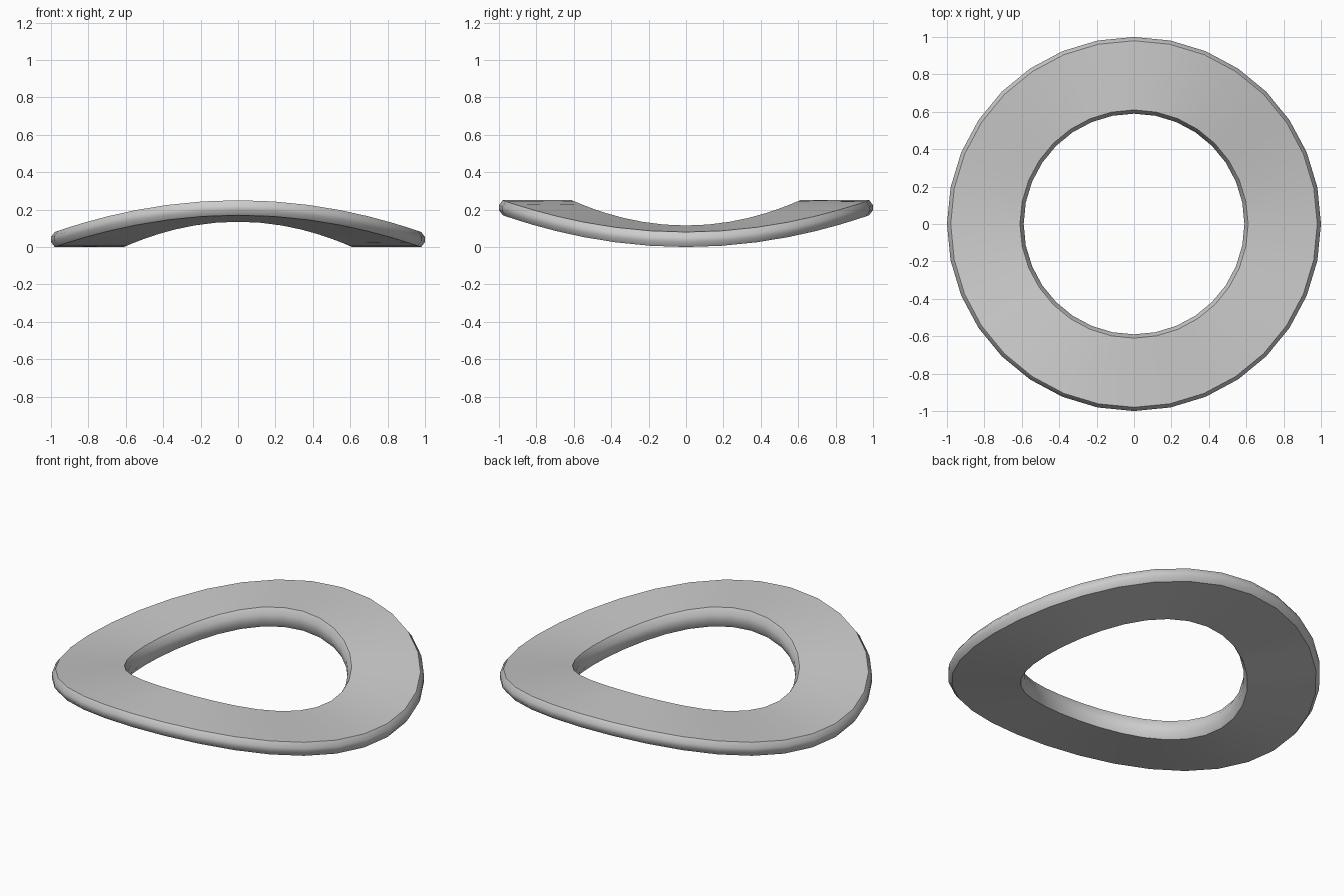
import bpy, bmesh
from math import sin, cos, tau

if "Cube" in bpy.data.objects:
    bpy.data.objects.remove(bpy.data.objects["Cube"])

SEGMENTS = 32
# Cross-section: radius, height at the low (x) sides, rise towards the high (y) sides
profile = [
    (0.610, 0.000, 0.135), (0.980, 0.000, 0.170),   # underside
    (0.998, 0.027, 0.170), (0.998, 0.053, 0.170),   # rounded outer rim
    (0.980, 0.080, 0.170), (0.610, 0.115, 0.135),   # top
    (0.590, 0.080, 0.135), (0.590, 0.035, 0.135),   # rounded hole rim
]
profile = [(r / 0.998 if r > 0.99 else r, z, a) for r, z, a in profile]

# Saddle-shaped wave washer
bm = bmesh.new()
rings = []
for i in range(SEGMENTS):
    t = tau * i / SEGMENTS
    rings.append([bm.verts.new((r * cos(t), r * sin(t), z + rise * sin(t) ** 2))
                  for r, z, rise in profile])
n = len(profile)
for i in range(SEGMENTS):
    a, b = rings[i], rings[(i + 1) % SEGMENTS]
    for j in range(n):
        k = (j + 1) % n
        bm.faces.new((a[j], b[j], b[k], a[k]))
bmesh.ops.recalc_face_normals(bm, faces=bm.faces)

mesh = bpy.data.meshes.new("wave_washer")
bm.to_mesh(mesh)
bm.free()
washer = bpy.data.objects.new("wave_washer", mesh)
bpy.context.collection.objects.link(washer)

# Smooth surfaces with crisp rim edges
bpy.context.view_layer.objects.active = washer
washer.select_set(True)
bpy.ops.object.shade_smooth_by_angle(angle=0.75)
